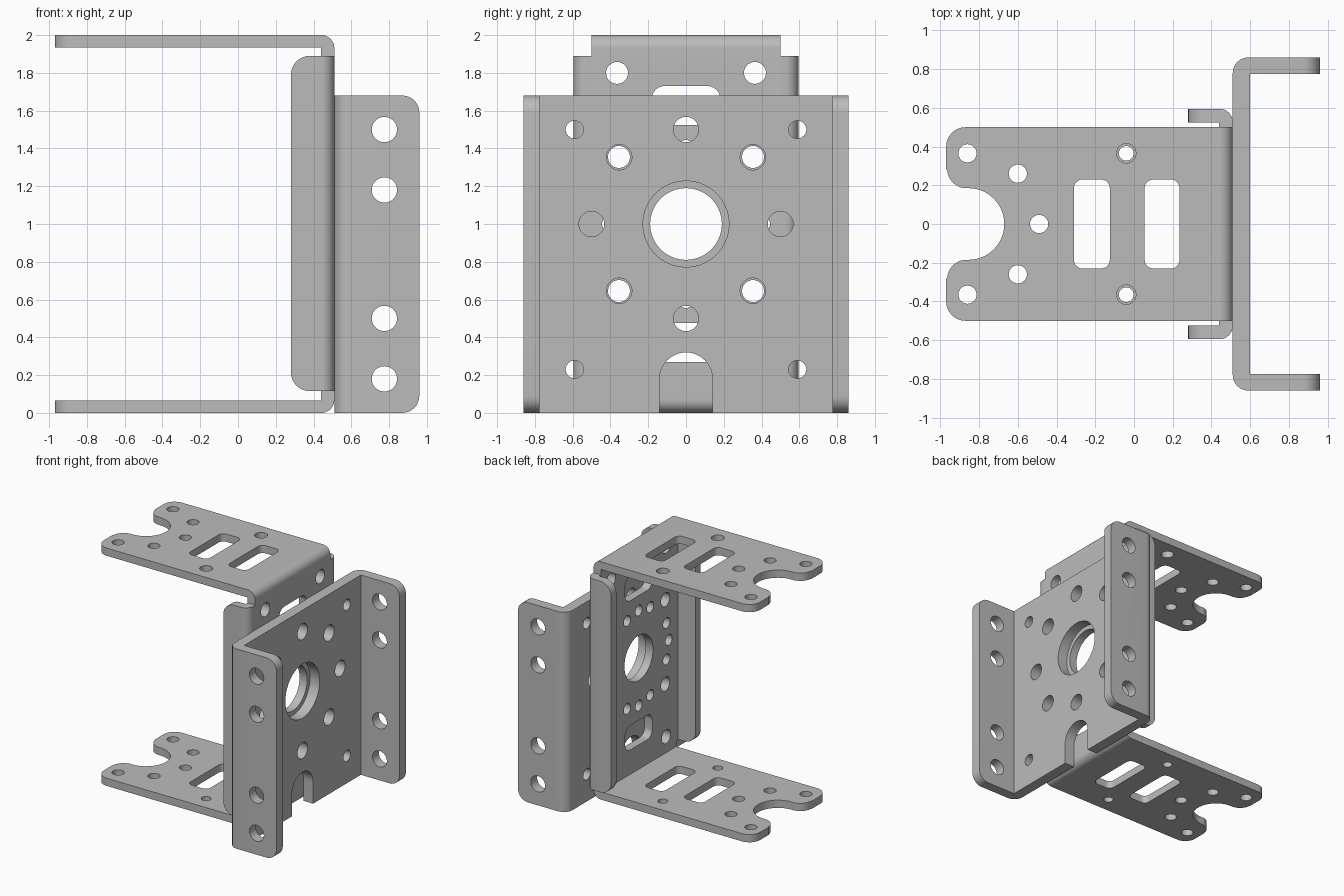
import bpy, bmesh
from math import cos, sin, tan, pi, radians
from mathutils import Vector

cube = bpy.data.objects.get("Cube")
if cube:
    bpy.data.objects.remove(cube, do_unlink=True)

steel = bpy.data.materials.new("grey_metal")
steel.use_nodes = True
COLOR = (0.5, 0.5, 0.5, 1)
steel.diffuse_color = COLOR
steel.node_tree.nodes["Principled BSDF"].inputs["Base Color"].default_value = COLOR


def arc(cx, cy, r, start, end, steps=12):
    angles = [radians(start + (end - start) * i / steps) for i in range(steps + 1)]
    return [(cx + r * cos(a), cy + r * sin(a)) for a in angles]


def circle(cx, cy, r):
    return arc(cx, cy, r, 0, 360, 40)[:-1]


def fillet(corners, steps=8):
    """Outline from (x, y, radius) corners."""
    out = []
    for i, (x, y, r) in enumerate(corners):
        p = Vector((x, y))
        if not r:
            out.append((x, y))
            continue
        a = (Vector(corners[i - 1][:2]) - p).normalized()
        b = (Vector(corners[(i + 1) % len(corners)][:2]) - p).normalized()
        half = a.angle(b) / 2
        center = p + (a + b).normalized() * (r / sin(half))
        v0 = p + a * (r / tan(half)) - center
        v1 = p + b * (r / tan(half)) - center
        for k in range(steps + 1):
            t = k / steps
            out.append(tuple(center + (v0 * (1 - t) + v1 * t).normalized() * r))
    return out


def rounded_rect(x0, x1, y0, y1, r):
    return fillet([(x0, y0, r), (x1, y0, r), (x1, y1, r), (x0, y1, r)])


def add_prism(bm, outline, axis, lo, hi):
    def place(u, v, t):
        return {"x": (t, u, v), "y": (u, t, v), "z": (u, v, t)}[axis]
    bottom = [bm.verts.new(place(u, v, lo)) for u, v in outline]
    top = [bm.verts.new(place(u, v, hi)) for u, v in outline]
    bm.faces.new(bottom)
    bm.faces.new(top[::-1])
    n = len(outline)
    for i in range(n):
        j = (i + 1) % n
        bm.faces.new((bottom[j], bottom[i], top[i], top[j]))


def make(name, prisms, bevel_x=None, bevel_dir=None, bevel_r=0.1):
    """Object from prisms; free corners at x = bevel_x are rounded."""
    bm = bmesh.new()
    for p in prisms:
        add_prism(bm, *p)
    if bevel_x is not None:
        edges = [e for e in bm.edges
                 if all(abs(v.co.x - bevel_x) < 1e-4 for v in e.verts)
                 and abs((e.verts[0].co - e.verts[1].co).normalized()[bevel_dir]) > 0.99]
        bmesh.ops.bevel(bm, geom=edges, offset=bevel_r, segments=8,
                        profile=0.5, affect='EDGES')
    bmesh.ops.recalc_face_normals(bm, faces=bm.faces)
    mesh = bpy.data.meshes.new(name)
    bm.to_mesh(mesh)
    bm.free()
    mesh.materials.append(steel)
    obj = bpy.data.objects.new(name, mesh)
    bpy.context.collection.objects.link(obj)
    return obj


def cut(obj, prisms):
    cutter = make("cutter", prisms)
    cutter.hide_render = True
    mod = obj.modifiers.new("cut", 'BOOLEAN')
    mod.operation, mod.solver, mod.object = 'DIFFERENCE', 'EXACT', cutter
    bpy.context.view_layer.update()
    deps = bpy.context.evaluated_depsgraph_get()
    mesh = bpy.data.meshes.new_from_object(obj.evaluated_get(deps))
    obj.modifiers.clear()
    obj.data = mesh
    bpy.data.objects.remove(cutter, do_unlink=True)


def smooth(obj):
    bpy.ops.object.select_all(action='DESELECT')
    obj.select_set(True)
    bpy.context.view_layer.objects.active = obj
    bpy.ops.object.shade_smooth_by_angle(angle=radians(30))


SIDES = (-1, 1)

# Long U bracket: web with a flange above and below
u_profile = fillet([(-0.97, 0, 0), (0.51, 0, 0.068), (0.51, 2, 0.068), (-0.97, 2, 0),
                    (-0.97, 1.935, 0), (0.44, 1.935, 0), (0.44, 0.065, 0), (-0.97, 0.065, 0)])
u_bracket = make("u_bracket", [(u_profile, "y", -0.5, 0.5)], -0.97, 2)

# Flange holes, slots and the open notch at the free end
notch = arc(-0.865, 0.285, 0.1, 180, 270)
notch[0] = (-0.97, 0.285)
notch += arc(-0.855, 0, 0.185, 90, -90, 32)
notch += [(x, -y) for x, y in notch[:13][::-1]]
notch += [(-1.1, -0.285), (-1.1, 0.285)]
flange_cuts = [notch, circle(-0.49, 0, 0.047),
               rounded_rect(-0.31, -0.125, -0.23, 0.23, 0.045),
               rounded_rect(0.055, 0.235, -0.23, 0.23, 0.045)]
for s in SIDES:
    flange_cuts += [circle(-0.86, s * 0.365, 0.047), circle(-0.6, s * 0.26, 0.047)]
cut(u_bracket, [(c, "z", -0.1, 2.1) for c in flange_cuts])
cut(u_bracket, [(circle(-0.04, s * 0.365, r), "z", z, z + 0.3)
                for s in SIDES for r, z in ((0.038, -0.1), (0.05, 1.8))])

# Web holes: bore, ring of small holes, two slots, corner holes
web_cuts = [circle(0, 1, 0.19),
            rounded_rect(-0.18, 0.18, 0.27, 0.475, 0.065),
            rounded_rect(-0.18, 0.18, 1.525, 1.73, 0.065)]
for i in range(16):
    a = i * pi / 8
    if i % 4 == 2:
        web_cuts.append(circle(0.502 * cos(a), 1 + 0.502 * sin(a), 0.058))
    else:
        web_cuts.append(circle(0.4 * cos(a), 1 + 0.4 * sin(a), 0.045))
for s in SIDES:
    web_cuts += [circle(s * 0.365, 1 + t * 0.8, 0.058) for t in SIDES]
cut(u_bracket, [(c, "x", 0.35, 0.6) for c in web_cuts])
smooth(u_bracket)

# Folded side lips of the long bracket
lip = fillet([(0.51, 0.5, 0), (0.51, 0.595, 0.068), (0.28, 0.595, 0),
              (0.28, 0.525, 0), (0.44, 0.525, 0), (0.44, 0.5, 0)])
for side, s in (("right", -1), ("left", 1)):
    smooth(make(side + "_lip", [([(x, s * y) for x, y in lip], "z", 0.115, 1.89)], 0.28, 1))

# Wide channel bracket bolted to the outside of the web
channel = fillet([(0.96, 0.86, 0), (0.51, 0.86, 0.08), (0.51, -0.86, 0.08), (0.96, -0.86, 0),
                  (0.96, -0.775, 0), (0.6, -0.775, 0), (0.6, 0.775, 0), (0.96, 0.775, 0)])
wide_bracket = make("wide_bracket", [(channel, "z", 0, 1.68)], 0.96, 1, 0.09)
cut(wide_bracket, [(circle(0.775, z, 0.067), "y", -1, 1) for z in (0.18, 0.5, 1.18, 1.5)])

arch = [(-0.14, -0.1), (0.14, -0.1)] + arc(0, 0.18, 0.14, 0, 180, 24)
plate_cuts = [circle(0, 1, 0.228), arch]
for i in range(8):
    a = i * pi / 4
    plate_cuts.append(circle(0.5 * cos(a), 1 + 0.5 * sin(a), 0.067))
for s in SIDES:
    plate_cuts += [circle(s * 0.59, z, 0.047) for z in (0.23, 1.5)]
cut(wide_bracket, [(c, "x", 0.45, 0.7) for c in plate_cuts])
smooth(wide_bracket)
